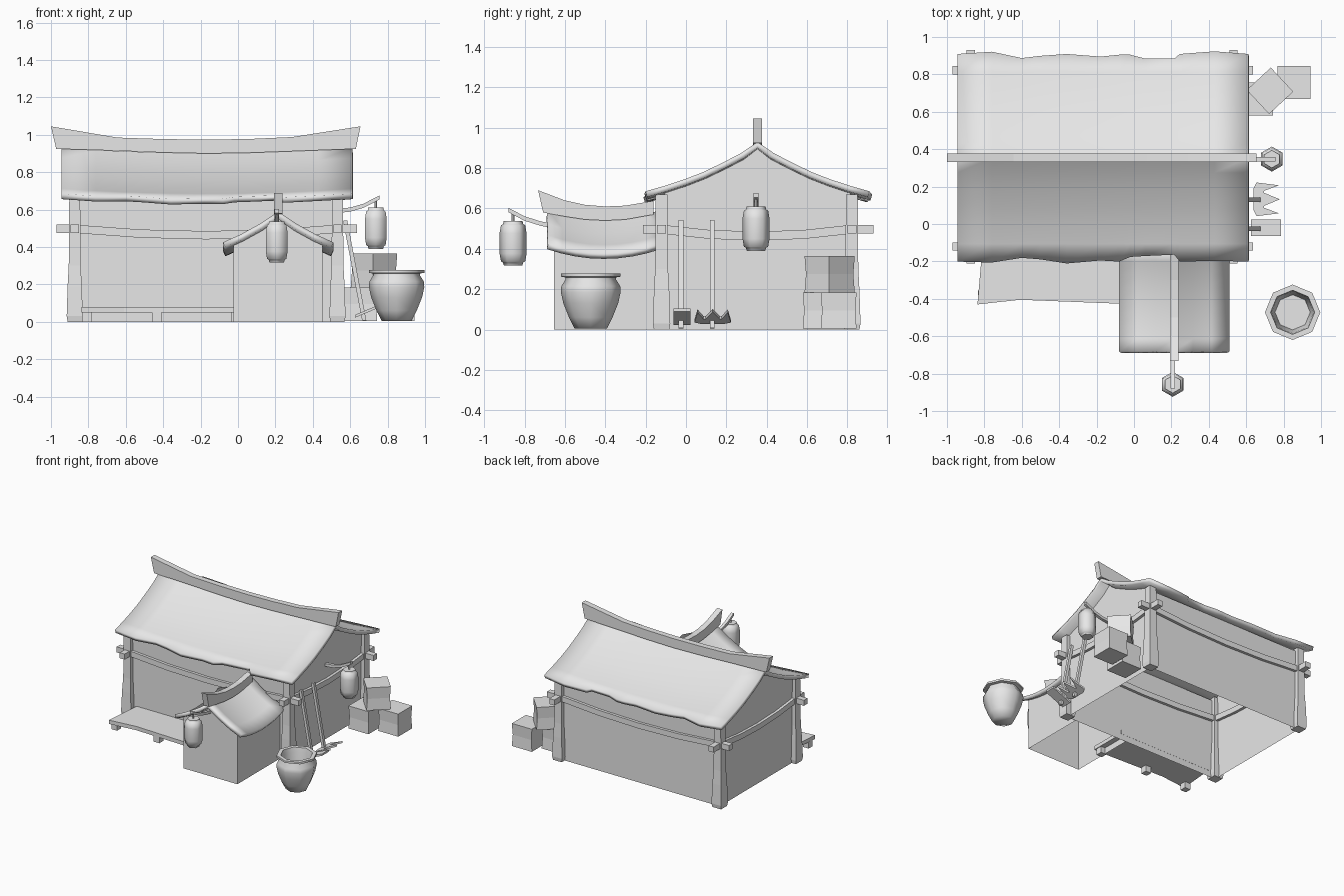
import bpy, bmesh, math
from mathutils import Matrix, Vector

cube = bpy.data.objects.get("Cube")
if cube:
    bpy.data.objects.remove(cube)

grey = bpy.data.materials.new("light_grey")
grey.use_nodes = True
grey.diffuse_color = (0.8, 0.8, 0.8, 1)
grey.node_tree.nodes["Principled BSDF"].inputs["Base Color"].default_value = (0.8, 0.8, 0.8, 1)


def build(name, verts, faces, smooth=None):
    mesh = bpy.data.meshes.new(name)
    mesh.from_pydata([tuple(v) for v in verts], [], faces)
    bm = bmesh.new()
    bm.from_mesh(mesh)
    bmesh.ops.recalc_face_normals(bm, faces=bm.faces[:])
    bm.to_mesh(mesh)
    bm.free()
    mesh.materials.append(grey)
    obj = bpy.data.objects.new(name, mesh)
    bpy.context.collection.objects.link(obj)
    if smooth:
        bpy.ops.object.select_all(action='DESELECT')
        obj.select_set(True)
        bpy.context.view_layer.objects.active = obj
        bpy.ops.object.shade_smooth_by_angle(angle=math.radians(smooth))
    return obj


def loft(name, rings, smooth=None, caps=True):
    """Skin a list of equal-sized rings of points."""
    n = len(rings[0])
    faces = [(i * n + j, i * n + (j + 1) % n, (i + 1) * n + (j + 1) % n, (i + 1) * n + j)
             for i in range(len(rings) - 1) for j in range(n)]
    if caps:
        last = (len(rings) - 1) * n
        faces += [tuple(range(n)), tuple(range(last, last + n))]
    return build(name, [p for r in rings for p in r], faces, smooth)


def ribbon(name, axis, centre, width, upper, lower):
    """Thick strip between two (along, z) lines, running along x or y."""
    rings = []
    for (a, za), (b, zb) in zip(upper, lower):
        pts = [(a, -1, za), (a, 1, za), (b, 1, zb), (b, -1, zb)]
        rings.append([(p, centre + s * width / 2, z) if axis == 'x' else
                      (centre + s * width / 2, p, z) for p, s, z in pts])
    return loft(name, rings)


def bar(name, axis, centre, width, height, line):
    return ribbon(name, axis, centre, width, [(a, z + height / 2) for a, z in line],
                  [(a, z - height / 2) for a, z in line])


def turned(name, x, y, sides, profile, smooth=65):
    rings = [[(x + r * math.sin(k * math.tau / sides), y + r * math.cos(k * math.tau / sides), z)
              for k in range(sides)] for r, z in profile]
    return loft(name, rings, smooth)


def sheet(name, rows, thickness):
    n = len(rows[0])
    faces = [(i * n + j, i * n + j + 1, (i + 1) * n + j + 1, (i + 1) * n + j)
             for i in range(len(rows) - 1) for j in range(n - 1)]
    obj = build(name, [p for r in rows for p in r], faces, 25)
    up = sum(p.normal.z for p in obj.data.polygons) > 0
    mod = obj.modifiers.new("thickness", 'SOLIDIFY')
    mod.thickness, mod.offset = thickness, -1 if up else 1
    return obj


# House frame
LEFT, RIGHT, FRONT, BACK = 0.532, -0.873, -0.121, 0.822
RIDGE = 0.354
SLOPE = [(0, 0.93), (0.08, 0.875), (0.17, 0.828), (0.27, 0.78), (0.36, 0.745), (0.46, 0.712), (0.555, 0.685)]

# House walls
wall_top = 0.65
for side, y in (("front", FRONT), ("back", BACK)):
    build(side + "_wall", [(RIGHT, y, 0), (LEFT, y, 0), (LEFT, y, wall_top), (RIGHT, y, wall_top)], [(0, 1, 2, 3)])
for side, x in (("left", LEFT), ("right", RIGHT)):
    half = [(d, z - 0.032) for d, z in SLOPE[:6]]
    gable = [(x, RIDGE - d, z) for d, z in half[::-1]] + [(x, RIDGE + d, z) for d, z in half[1:]]
    outline = [(x, FRONT, 0)] + gable + [(x, BACK, 0)]
    build(side + "_gable_wall", outline, [tuple(range(len(outline)))])

# Corner columns, thicker at the foot
for sx, x in (("left", LEFT), ("right", RIGHT)):
    for sy, y in (("front", FRONT), ("back", BACK)):
        loft(f"{sy}_{sx}_column",
             [[(x + i * r, y + j * r, z) for i, j in ((-1, -1), (1, -1), (1, 1), (-1, 1))]
              for z, r in ((0, 0.038), (0.03, 0.043), (0.19, 0.038), (0.3, 0.032), (0.67, 0.029))])


# Sagging tie beams crossing at the columns
def sagging(a, b, lo, hi):
    pts = [(a, 0.497), (lo, 0.497)]
    for t in (0.25, 0.5, 0.75):
        pts.append((lo + t * (hi - lo), 0.497 - 0.136 * t * (1 - t)))
    return pts + [(hi, 0.497), (b, 0.497)]


for side, y in (("front", FRONT), ("back", BACK)):
    bar(side + "_beam", 'x', y, 0.044, 0.044, sagging(-0.97, 0.635, RIGHT, LEFT))
for side, x in (("left", LEFT), ("right", RIGHT)):
    bar(side + "_beam", 'y', x, 0.044, 0.044, sagging(-0.212, 0.93, FRONT, BACK))

# Main roof: concave slopes, sagging ridge, ragged eaves
columns = [-0.943, -0.76, -0.6, -0.5, -0.36, -0.18, -0.08, -0.02, 0.06, 0.215, 0.245, 0.43, 0.612]
front_rag = [0, 0.005, -0.02, -0.012, 0.01, -0.006, 0, -0.025, -0.03, -0.037, 0, -0.004, 0]
back_rag = [0, 0.012, -0.022, -0.01, 0, -0.014, -0.004, -0.004, -0.025, -0.025, 0, 0.014, 0]
rows = []
for x, f, b in zip(columns, front_rag, back_rag):
    sag = 0.027 * (1 - ((x + 0.166) / 0.778) ** 2)
    row = []
    for sign, rag in ((-1, f), (1, b)):
        side = []
        for k, (d, z) in enumerate(SLOPE):
            edge = rag if k == len(SLOPE) - 1 else 0
            side.append((x, RIDGE + sign * (d + edge), z - sag - edge * 0.35))
        row = row + side[1:] if row else side[::-1]
    rows.append(row)
sheet("main_roof", rows, 0.03)
ribbon("main_ridge", 'x', RIDGE, 0.046,
       [(-1, 1.045), (-0.645, 0.985), (-0.4, 0.977), (-0.15, 0.974), (0.07, 0.978), (0.29, 0.988), (0.655, 1.045)],
       [(-0.972, 0.925), (-0.645, 0.915), (-0.4, 0.905), (-0.16, 0.9), (0.07, 0.904), (0.29, 0.912), (0.63, 0.925)])

# Porch: open-bottomed room with a gable front
PX, PY0, PY1 = 0.215, -0.655, FRONT
w = 0.238
gable = [(PX - w, 0), (PX - w, 0.42), (PX, 0.55), (PX + w, 0.42), (PX + w, 0)]
build("porch_front_wall", [(x, PY0, z) for x, z in gable], [(0, 1, 2, 3, 4)])
for side, x in (("left", PX + w), ("right", PX - w)):
    build(f"porch_{side}_wall", [(x, PY0, 0), (x, PY1, 0), (x, PY1, 0.4), (x, -0.4, 0.385), (x, PY0, 0.41)],
          [(0, 1, 2, 3, 4)])
porch_slope = [(-0.295, 0.425), (-0.2, 0.468), (-0.1, 0.523), (0, 0.59),
               (0.1, 0.523), (0.2, 0.468), (0.295, 0.425)]
rows = []
for i in range(9):
    t = i / 8
    y = -0.682 + t * 0.55
    rows.append([(PX + d, y, z - 0.19 * t * (1 - t)) for d, z in porch_slope])
sheet("porch_roof", rows, 0.03)
ribbon("porch_ridge", 'y', PX, 0.046,
       [(-0.733, 0.69), (-0.6, 0.64), (-0.5, 0.618), (-0.4, 0.61), (-0.3, 0.614), (-0.16, 0.638)],
       [(-0.708, 0.58), (-0.6, 0.56), (-0.5, 0.545), (-0.4, 0.54), (-0.3, 0.545), (-0.16, 0.57)])

# Veranda deck with uneven front edge, on short legs
deck = [(-0.81, -0.12), (-0.837, -0.43), (-0.61, -0.405), (-0.1, -0.425), (0.02, -0.425), (0.02, -0.12)]
loft("veranda_deck", [[(x, y, z) for x, y in deck] for z in (0.05, 0.08)])
for name, x in (("right", -0.808), ("middle", -0.435), ("left", -0.01)):
    bar(f"veranda_{name}_leg", 'y', x, 0.05, 0.055, [(-0.405, 0.0275), (-0.355, 0.0275)])


# Hanging lanterns on curved poles
def lantern(name, x, y, z):
    turned(name, x, y, 6, [(r, z + h) for r, h in (
        (0.045, -0.11), (0.05, -0.095), (0.06, -0.09), (0.067, -0.05), (0.067, 0.05), (0.06, 0.09),
        (0.05, 0.095), (0.047, 0.11))])
    turned(name + "_cord", x, y, 4, [(0.007, z + 0.1), (0.007, z + 0.16)])


lantern("front_lantern", 0.207, -0.857, 0.427)
bar("front_lantern_pole", 'y', 0.207, 0.024, 0.022, [(-0.88, 0.592), (-0.8, 0.55), (-0.72, 0.525), (-0.64, 0.51)])
lantern("side_lantern", 0.737, 0.347, 0.5)
bar("side_lantern_pole", 'x', 0.347, 0.024, 0.022, [(0.52, 0.592), (0.6, 0.6), (0.67, 0.62), (0.757, 0.665)])

# Storage jar
turned("storage_jar", 0.848, -0.472, 8, [
    (0.08, 0.005), (0.108, 0.06), (0.136, 0.13), (0.148, 0.185), (0.146, 0.215), (0.124, 0.25),
    (0.124, 0.258), (0.148, 0.262), (0.148, 0.278), (0.118, 0.278), (0.112, 0.24), (0.094, 0.05)])


# Stacked crates with slightly pinched sides
def crate(name, x, y, z, angle):
    turn = Matrix.Rotation(math.radians(angle), 3, 'Z')
    rings = []
    for h, r in ((0, 0.088), (0.09, 0.083), (0.18, 0.088)):
        rings.append([Vector((x, y, z + h)) + turn @ Vector((i * r, j * r, 0))
                      for i, j in ((-1, -1), (1, -1), (1, 1), (-1, 1))])
    loft(name, rings)


crate("outer_crate", 0.856, 0.757, 0.004, 0)
crate("inner_crate", 0.656, 0.668, 0.004, 0)
crate("top_crate", 0.727, 0.712, 0.184, 43)

# Garden tools leaning on the wall
for name, y in (("hoe", -0.025), ("rake", 0.13)):
    ribbon(name + "_handle", 'x', y, 0.024, [(0.562, 0.54), (0.664, 0.005)], [(0.584, 0.543), (0.686, 0.008)])


def blade(name, y, outline):
    loft(name, [[(0.625 + u, y + v, 0.022 + u * 0.42 + lift) for u, v in outline] for lift in (0, 0.015)])


blade("hoe_blade", -0.02, [(0, -0.043), (0.16, -0.043), (0.16, 0.043), (0, 0.043)])
blade("rake_head", 0.132, [(0.015, -0.06), (0.03, -0.09), (0.15, -0.075), (0.07, -0.045), (0.07, -0.035),
                           (0.155, 0), (0.07, 0.035), (0.07, 0.045), (0.15, 0.075), (0.03, 0.09), (0.015, 0.06)])
